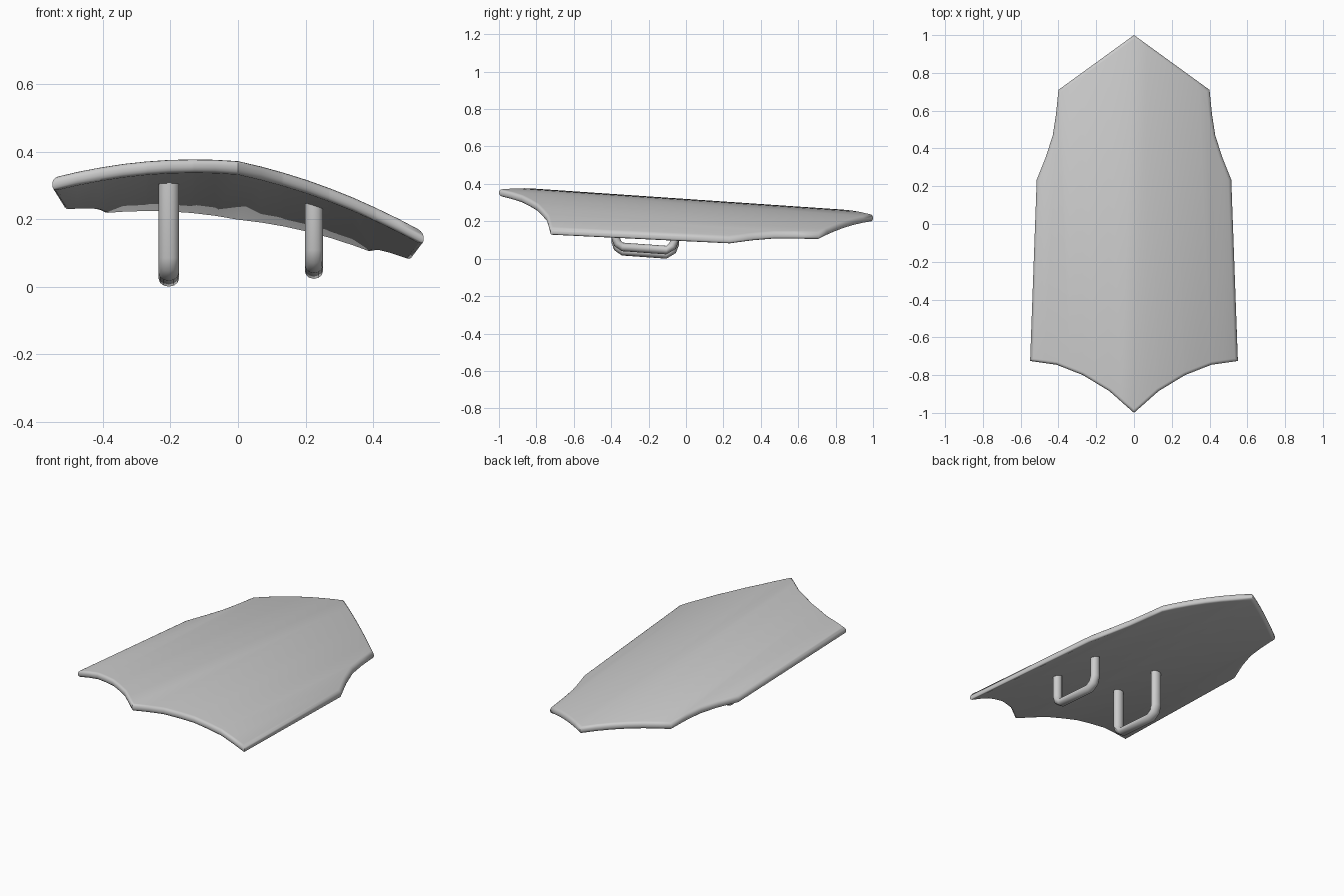
import bpy, bmesh, math
from mathutils import Vector

if "Cube" in bpy.data.objects:
    bpy.data.objects.remove(bpy.data.objects["Cube"])


def finish(bm, name, angle):
    bmesh.ops.recalc_face_normals(bm, faces=bm.faces)
    mesh = bpy.data.meshes.new(name)
    bm.to_mesh(mesh)
    bm.free()
    ob = bpy.data.objects.new(name, mesh)
    bpy.context.collection.objects.link(ob)
    bpy.ops.object.select_all(action='DESELECT')
    ob.select_set(True)
    bpy.context.view_layer.objects.active = ob
    bpy.ops.object.shade_smooth_by_angle(angle=math.radians(angle))
    return ob


def surface(x, y):
    """Height of the bowed, tilted top face."""
    return 0.305 - 0.146 * x - 0.37 * x * x - 0.068 * y


THICK = 0.04

# Shield plate: right half of the outline, mirrored, extruded and rounded
half = [(0.40, 0.71), (0.413, 0.58), (0.43, 0.47), (0.465, 0.36), (0.515, 0.235),
        (0.55, -0.725), (0.41, -0.745), (0.27, -0.80), (0.13, -0.885)]
outline = [(0, 1.0)] + half + [(0, -1.0)] + [(-x, y) for x, y in reversed(half)]
bm = bmesh.new()
face = bm.faces.new([bm.verts.new((x, y, 0)) for x, y in outline])
ext = bmesh.ops.extrude_face_region(bm, geom=[face])
for v in ext['geom']:
    if isinstance(v, bmesh.types.BMVert):
        v.co.z -= THICK
rim = [e for e in bm.edges if abs(e.verts[0].co.z - e.verts[1].co.z) < 1e-5]
bmesh.ops.bevel(bm, geom=rim, offset=0.016, segments=3, profile=0.5, affect='EDGES')
# Slice into strips, then bow and tilt the plate
for i in range(-7, 8):
    bmesh.ops.bisect_plane(bm, geom=bm.verts[:] + bm.edges[:] + bm.faces[:], dist=1e-5,
                           plane_co=(i * 0.068, 0, 0), plane_no=(1, 0, 0))
for v in bm.verts:
    v.co.z += surface(v.co.x, v.co.y)
finish(bm, "shield_plate", 50)


# Handles: flattened tubes swept along a U path
def handle(name, x, lift, half_w):
    y0, y1 = -0.375, -0.06
    top = lambda y: surface(x, y) - THICK * 0.7
    path = [(y0, top(y0)), (y0, 0.085 + lift), (y0 + 0.009, 0.06 + lift),
            (y0 + 0.035, 0.04 + lift), (y1 - 0.045, 0.023 + lift),
            (y1 - 0.012, 0.045 + lift), (y1, 0.075 + lift), (y1, top(y1))]
    pts = [Vector((x, y, z)) for y, z in path]
    bm = bmesh.new()
    rings = []
    n = 12
    for i, p in enumerate(pts):
        t = (pts[min(i + 1, len(pts) - 1)] - pts[max(i - 1, 0)]).normalized()
        if i in (1, len(pts) - 2):
            t = Vector((0, 0, -1 if i == 1 else 1))
        side = Vector((1, 0, 0))
        up = t.cross(side)
        rings.append([bm.verts.new(p + side * half_w * math.cos(a) + up * 0.023 * math.sin(a))
                      for a in (2 * math.pi * k / n for k in range(n))])
    for a, b in zip(rings, rings[1:]):
        for k in range(n):
            bm.faces.new((a[k], a[(k + 1) % n], b[(k + 1) % n], b[k]))
    bm.faces.new(rings[0])
    bm.faces.new(rings[-1])
    finish(bm, name, 40)


handle("arm_handle", -0.205, 0.0, 0.03)
handle("grip_handle", 0.225, 0.023, 0.027)
